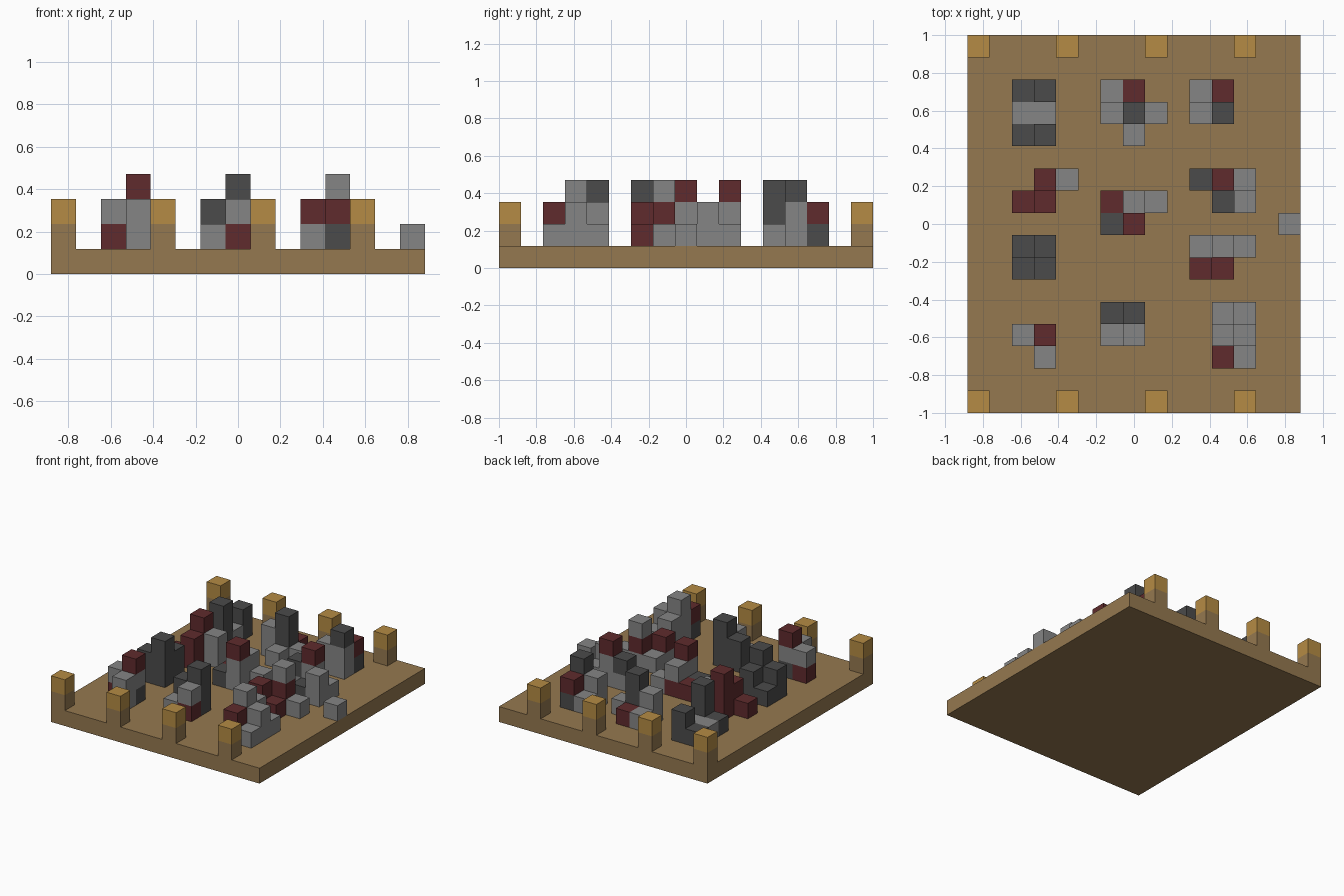
import bpy
import bmesh
from mathutils import Vector

cube = bpy.data.objects.get("Cube")
if cube:
    bpy.data.objects.remove(cube, do_unlink=True)

COLS, ROWS = 15, 17
CELL = 2 / ROWS


def material(name, rgb):
    mat = bpy.data.materials.new(name)
    mat.use_nodes = True
    mat.diffuse_color = (*rgb, 1)
    mat.node_tree.nodes["Principled BSDF"].inputs["Base Color"].default_value = (*rgb, 1)
    return mat


# One letter per block colour
PALETTE = {
    "E": material("brown_earth", (0.30, 0.19, 0.08)),
    "G": material("gold", (0.46, 0.26, 0.058)),
    "L": material("light_grey", (0.235, 0.235, 0.235)),
    "D": material("dark_grey", (0.07, 0.07, 0.07)),
    "R": material("dark_red", (0.115, 0.024, 0.026)),
}
LETTERS = list(PALETTE)
DIRECTIONS = [Vector(d) for d in
              ((1, 0, 0), (-1, 0, 0), (0, 1, 0), (0, -1, 0), (0, 0, 1), (0, 0, -1))]


def build_blocks(name, blocks):
    """Make one mesh from unit blocks {(col, row, layer): letter}, outer faces only."""
    bm = bmesh.new()
    for cell, letter in blocks.items():
        centre = Vector(cell) + Vector((0.5, 0.5, 0.5))
        for d in DIRECTIONS:
            neighbour = tuple(int(a + b) for a, b in zip(cell, d))
            if neighbour in blocks:
                continue
            u = Vector((d.y, d.z, d.x))
            v = d.cross(u)
            corners = [centre + (d + a * u + b * v) / 2
                       for a, b in ((-1, -1), (1, -1), (1, 1), (-1, 1))]
            face = bm.faces.new([bm.verts.new(c) for c in corners])
            face.material_index = LETTERS.index(letter)
    bmesh.ops.remove_doubles(bm, verts=bm.verts, dist=0.001)
    for vert in bm.verts:
        vert.co = (vert.co - Vector((COLS / 2, ROWS / 2, 0))) * CELL
    mesh = bpy.data.meshes.new(name)
    bm.to_mesh(mesh)
    bm.free()
    for mat in PALETTE.values():
        mesh.materials.append(mat)
    obj = bpy.data.objects.new(name, mesh)
    bpy.context.collection.objects.link(obj)
    return obj


# Ground slab
bpy.ops.mesh.primitive_cube_add(size=1, location=(0, 0, CELL / 2))
slab = bpy.context.object
slab.name = "ground_slab"
slab.scale = (COLS * CELL, ROWS * CELL, CELL)
slab.data.materials.append(PALETTE["E"])

# Boundary posts with gold caps along the front and back edges
for side, row in (("front", 0), ("back", ROWS - 1)):
    for col in range(0, COLS, 4):
        build_blocks(f"{side}_post_{col}", {(col, row, 1): "E", (col, row, 2): "G"})

# Ruins: left column, front row, then rows from back to front;
# each word is a stack of blocks from the ground up, "-" is bare ground
RUINS = {
    "back_right_hand_ruin": (2, 12, ["D DD", "L L", "D DDD"]),
    "back_middle_ruin": (6, 12, ["L R -", "LL DDD L", "- L -"]),
    "back_left_hand_ruin": (10, 13, ["L DR", "LL LLD"]),
    "centre_right_hand_ruin": (2, 9, ["- RRR LL", "R RR -"]),
    "centre_middle_ruin": (6, 8, ["R RL L", "D LLR -"]),
    "centre_left_hand_ruin": (10, 9, ["LD LLR L", "- D LL"]),
    "edge_rubble": (14, 8, ["L"]),
    "dark_ruin": (2, 6, ["D DD", "DD DDD"]),
    "red_wall_ruin": (10, 6, ["L LRL L", "LR R -"]),
    "front_right_hand_ruin": (2, 2, ["RL DLR", "- LL"]),
    "front_middle_ruin": (6, 3, ["DD DDD", "L RL"]),
    "front_left_hand_ruin": (11, 2, ["LL L", "LLL LL", "DR L"]),
}
for name, (col, row, plan) in RUINS.items():
    blocks = {}
    for r, line in enumerate(reversed(plan)):
        for c, stack in enumerate(line.split()):
            for layer, letter in enumerate(stack.strip("-")):
                blocks[col + c, row + r, layer + 1] = letter
    build_blocks(name, blocks)
